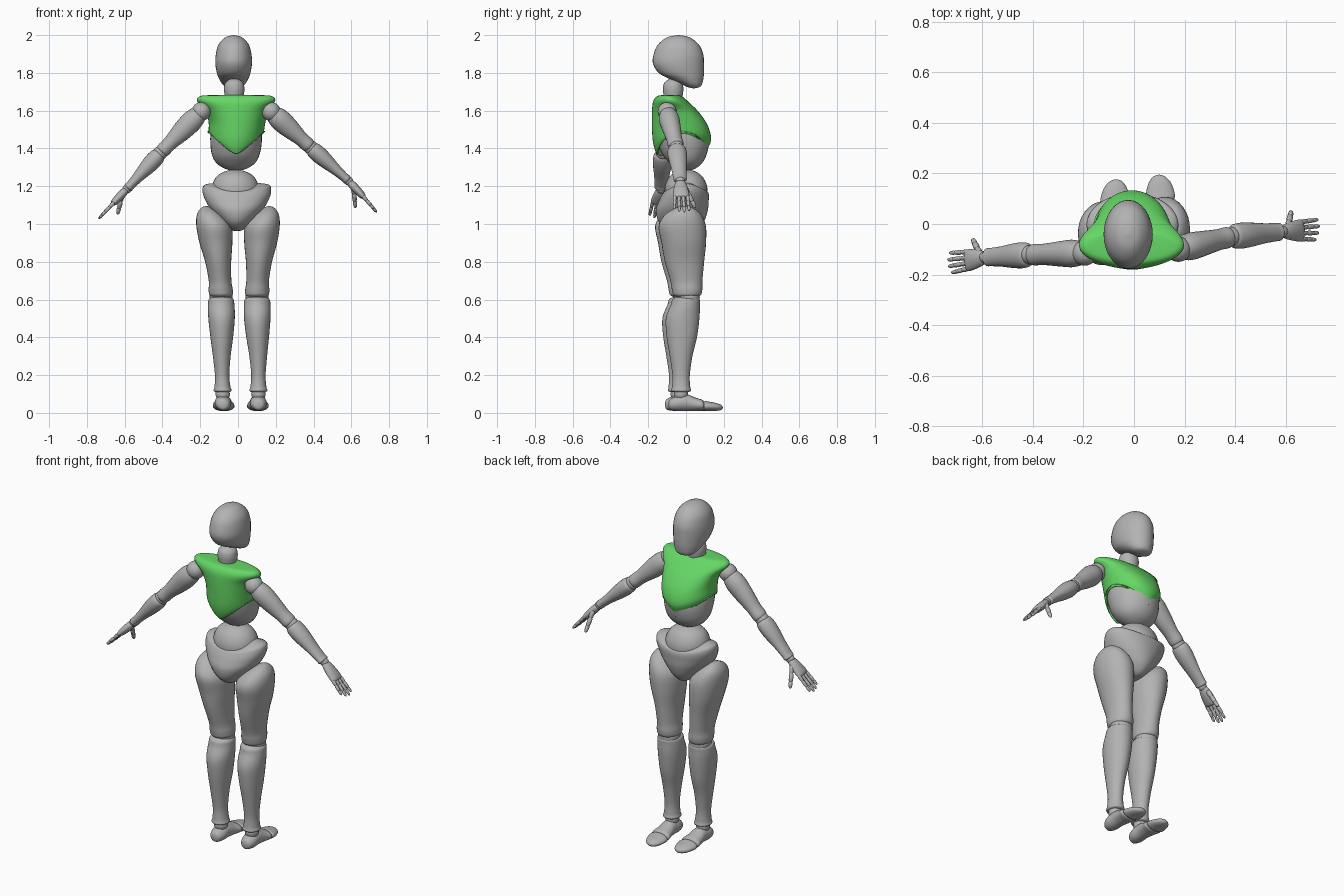
import bpy, bmesh, math
from mathutils import Matrix, Vector

def material(name, col):
    m = bpy.data.materials.new(name)
    m.diffuse_color = (*col, 1)
    return m

GREY = material("light grey", (0.45, 0.45, 0.45))
GREEN = material("green", (0.13, 0.68, 0.13))

def smooth_rows(rows, steps):
    """Catmull-Rom interpolation of cross-section rows."""
    out = []
    n = len(rows)
    for i in range(n - 1):
        a, b, c, d = rows[max(i - 1, 0)], rows[i], rows[i + 1], rows[min(i + 2, n - 1)]
        for k in range(steps):
            t = k / steps
            out.append([0.5 * (2 * q + (r - p) * t + (2 * p - 5 * q + 4 * r - s) * t * t
                               + (3 * q - p - 3 * r + s) * t ** 3)
                        for p, q, r, s in zip(a, b, c, d)])
    out.append(list(rows[-1]))
    return out

def loft(name, rows, mat=GREY, mtx=Matrix(), warp=None, seg=32, steps=5, open_end=False):
    """Rows are (height, centre x, centre y, radius x, radius y)."""
    bm = bmesh.new()
    rings = []
    rows = smooth_rows(rows, steps)
    for i, (h, cx, cy, rx, ry) in enumerate(rows):
        ring = []
        for k in range(seg):
            a = math.tau * k / seg
            dz = warp(i / (len(rows) - 1), a) if warp else 0
            p = Vector((cx + max(rx, .001) * math.cos(a), cy + max(ry, .001) * math.sin(a), h + dz))
            ring.append(bm.verts.new(mtx @ p))
        rings.append(ring)
    for r, s in zip(rings, rings[1:]):
        for k in range(seg):
            j = (k + 1) % seg
            bm.faces.new((r[k], r[j], s[j], s[k]))
    bm.faces.new(rings[0])
    if not open_end:
        bm.faces.new(rings[-1])
    bmesh.ops.recalc_face_normals(bm, faces=bm.faces[:])
    for f in bm.faces:
        f.smooth = True
    me = bpy.data.meshes.new(name)
    bm.to_mesh(me)
    bm.free()
    me.materials.append(mat)
    ob = bpy.data.objects.new(name, me)
    bpy.context.collection.objects.link(ob)
    return ob

def ball(name, c, r, mtx=Matrix()):
    rows = [(c[2] - r * math.cos(math.pi * i / 8), c[0], c[1],
             r * math.sin(math.pi * i / 8), r * math.sin(math.pi * i / 8)) for i in range(9)]
    return loft(name, rows, mtx=mtx, seg=24, steps=2)

def limb(name, p0, p1, prof, seg=24, steps=5):
    """Profile of (fraction along, thickness radius, width radius) between two points."""
    p0, p1 = Vector(p0), Vector(p1)
    z = (p1 - p0).normalized()
    x = Vector((0, 1, 0)).cross(z).normalized()
    y = z.cross(x)
    m = Matrix.Translation(p0) @ Matrix((x, y, z)).transposed().to_4x4()
    ln = (p1 - p0).length
    return loft(name, [(t * ln, 0, 0, a, b) for t, a, b in prof], mtx=m, seg=seg, steps=steps)

# Head and neck
loft("head", [(2.0, -.023, -.04, .003, .003), (1.988, -.023, -.04, .045, .06),
              (1.95, -.023, -.04, .08, .108), (1.9, -.023, -.04, .094, .131),
              (1.85, -.023, -.04, .097, .135), (1.8, -.023, -.025, .089, .12),
              (1.77, -.023, .0, .078, .092), (1.74, -.023, .03, .06, .055),
              (1.725, -.023, .04, .04, .032), (1.718, -.023, .04, .003, .003)])
loft("neck", [(z, -.02, -.068, r, r) for z, r in
              ((1.63, .045), (1.665, .048), (1.69, .052), (1.72, .054), (1.75, .045), (1.775, .01))])

# Rib cage with the chest shell over it
loft("rib_cage", [(1.283, -.012, 0, .003, .003), (1.29, -.012, 0, .05, .042),
                  (1.32, -.012, 0, .1, .083), (1.37, -.012, -.008, .127, .118),
                  (1.45, -.01, -.018, .137, .138), (1.53, -.01, -.04, .13, .122),
                  (1.6, -.01, -.07, .11, .085), (1.63, -.01, -.08, .01, .01)])
shell = loft("chest_shell", [(1.682, -.01, -.085, .05, .02), (1.682, -.01, -.085, .13, .045),
                             (1.675, -.01, -.088, .19, .068), (1.645, -.01, -.08, .207, .095),
                             (1.59, -.008, -.055, .17, .125), (1.52, -.005, -.032, .152, .148),
                             (1.45, -.008, -.022, .147, .155), (1.4, -.01, -.025, .145, .142),
                             (1.37, -.01, -.022, .14, .132)],
             GREEN, warp=lambda v, a: .12 * v ** 3 * abs(math.cos(a)) ** 1.4, seg=48, open_end=True)
mod = shell.modifiers.new("thickness", 'SOLIDIFY')
mod.thickness = .012

# Waist ball and saddle-rimmed pelvis
loft("waist", [(1.288, -.015, 0, .003, .003), (1.28, -.015, 0, .05, .045), (1.25, -.015, 0, .1, .088),
               (1.19, -.013, 0, .125, .113), (1.12, -.01, 0, .11, .1), (1.06, -.01, 0, .03, .03)])
loft("pelvis", [(.962, -.006, -.02, .003, .01), (.97, -.006, -.02, .035, .07),
                (1.01, -.006, -.025, .085, .118), (1.07, -.006, -.022, .14, .137),
                (1.12, -.006, -.012, .172, .132), (1.155, -.006, -.003, .182, .124),
                (1.172, -.006, 0, .168, .113), (1.17, -.006, 0, .1, .09)],
     warp=lambda v, a: .05 * v * v * math.cos(a) ** 2, seg=48)

# Legs: the second one is mirrored with a slight lean
thigh = [(1.095, .165, -.005, .004, .01), (1.085, .163, -.008, .03, .045), (1.05, .148, -.015, .068, .095),
         (.99, .128, -.02, .093, .125), (.9, .12, -.012, .087, .118), (.8, .111, -.008, .069, .104),
         (.7, .104, .002, .06, .085), (.65, .102, .006, .064, .08), (.62, .101, .006, .058, .068),
         (.607, .101, .006, .02, .02)]
calf = [(.618, .101, .0, .02, .02), (.605, .101, .0, .062, .068), (.57, .102, -.004, .07, .077),
        (.5, .102, -.018, .07, .089), (.4, .104, -.022, .06, .08), (.3, .107, -.026, .047, .06),
        (.2, .108, -.026, .038, .046), (.14, .108, -.026, .042, .048), (.115, .108, -.026, .046, .05),
        (.105, .108, -.026, .01, .01)]
# Foot rows run along y: (y, x, z, half width, half height)
foot = [(-.093, .108, .045, .004, .006), (-.085, .108, .045, .028, .027), (-.05, .108, .05, .043, .039),
        (0, .107, .055, .043, .044), (.05, .106, .046, .049, .035), (.088, .105, .04, .055, .028),
        (.1, .105, .038, .02, .012)]
toe = [(.09, .105, .036, .02, .01), (.1, .105, .036, .054, .026), (.13, .104, .034, .055, .024),
       (.165, .102, .031, .043, .02), (.187, .1, .029, .024, .013), (.195, .1, .028, .003, .003)]
along_y = Matrix(((1, 0, 0, 0), (0, 0, 1, 0), (0, 1, 0, 0), (0, 0, 0, 1)))
lean = Matrix(((-1, 0, -.03, .03), (0, 1, 0, -.018), (0, 0, 1, 0), (0, 0, 0, 1)))
for side, m in (("right", Matrix()), ("left", lean)):
    loft(side + "_thigh", thigh, mtx=m)
    ball(side + "_knee", (.101, .012, .61), .061, m)
    loft(side + "_calf", calf, mtx=m)
    ball(side + "_ankle", (.108, -.026, .1), .038, m)
    loft(side + "_foot", foot, mtx=m @ along_y)
    loft(side + "_toe", toe, mtx=m @ along_y)

# Arms: shoulder, elbow, wrist, knuckles, fingertip, thumb tip
arms = {
    "right": ((.175, -.1, 1.595), (.385, -.05, 1.405), (.585, -.03, 1.228),
              (.668, -.025, 1.14), (.735, -.022, 1.062), (.622, .05, 1.085)),
    "left": ((-.195, -.115, 1.595), (-.412, -.122, 1.375), (-.588, -.132, 1.185),
             (-.665, -.145, 1.105), (-.738, -.155, 1.028), (-.638, -.06, 1.05)),
}
upper = [(0, .01, .01), (.03, .04, .038), (.2, .056, .054), (.45, .053, .05), (.75, .039, .042),
         (.93, .038, .042), (.98, .028, .03), (1, .005, .005)]
fore = [(.0, .005, .005), (.03, .036, .042), (.15, .044, .051), (.35, .042, .049), (.65, .03, .04),
        (.88, .024, .036), (.97, .024, .033), (1, .005, .005)]
palm = [(0, .005, .005), (.08, .018, .024), (.4, .022, .036), (.8, .019, .043), (.97, .013, .04), (1, .004, .02)]
digit = [(0, .6, .6), (.08, .95, .95), (.3, .85, .85), (.36, .65, .65), (.42, .9, .9), (.66, .8, .8),
         (.7, .6, .6), (.75, .8, .8), (.94, .6, .6), (1, .1, .1)]
for side, pts in arms.items():
    sh, el, wr, kn, tip, th = [Vector(p) for p in pts]
    ball(side + "_shoulder", sh, .05)
    limb(side + "_upper_arm", sh, el, upper)
    ball(side + "_elbow", el, .038)
    limb(side + "_forearm", el, wr, fore)
    ball(side + "_wrist", wr, .024)
    limb(side + "_palm", wr, kn, palm)
    # Four jointed fingers and a thumb
    for i, reach in enumerate((.78, .95, 1, .9)):
        off = -.033 + .022 * i
        a = kn + Vector((0, off, 0)) - (tip - kn) * .12
        b = kn + (tip - kn) * reach + Vector((0, off * 1.2, 0))
        limb(f"{side}_finger_{i + 1}", a, b, [(t, p * .0105, q * .0105) for t, p, q in digit], 12, 2)
    base = wr.lerp(kn, .3) + Vector((0, .02, 0))
    limb(side + "_thumb", base, th, [(t, p * .014, q * .014) for t, p, q in digit], 12, 2)
